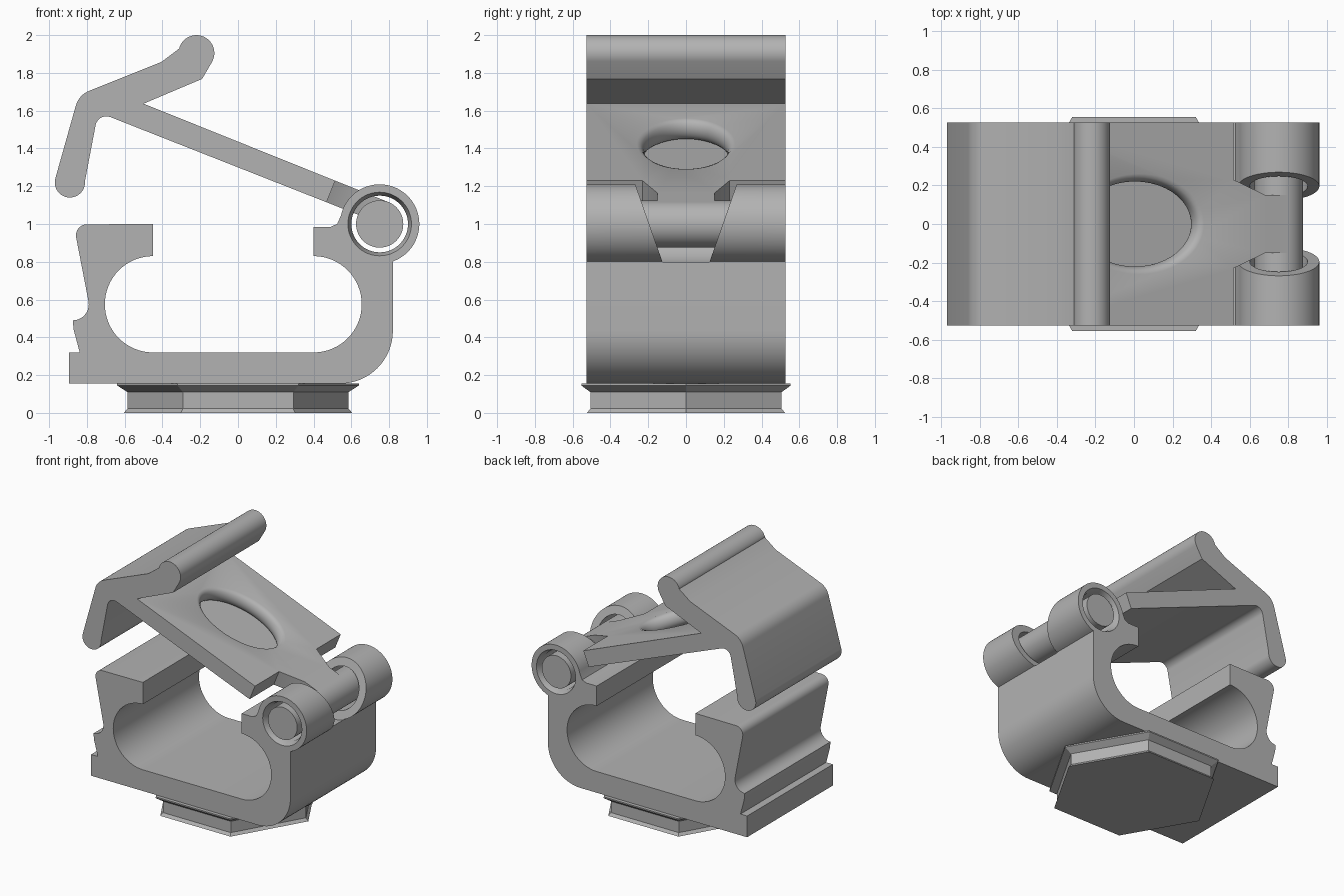
import bpy, bmesh
from math import cos, sin, pi, radians, sqrt
from mathutils import Matrix, Vector

if "Cube" in bpy.data.objects:
    bpy.data.objects.remove(bpy.data.objects["Cube"])

HALF = 0.527                      # half depth of the clamp
PIN = Vector((0.75, 0, 1.0))      # hinge axis
TILT = radians(22)                # lid opening angle

grey = bpy.data.materials.new("plain grey")
grey.use_nodes = True
COLOUR = (0.45, 0.45, 0.45, 1)
grey.diffuse_color = COLOUR
grey.node_tree.nodes["Principled BSDF"].inputs["Base Color"].default_value = COLOUR


def arc(cx, cz, r, start, end, n=16):
    angles = [radians(start + (end - start) * i / n) for i in range(n + 1)]
    return [(cx + r * cos(a), cz + r * sin(a)) for a in angles]


def loft(name, rings):
    """Skin a list of equal closed rings and cap both ends."""
    bm = bmesh.new()
    loops = [[bm.verts.new(p) for p in ring] for ring in rings]
    for a, b in zip(loops, loops[1:]):
        for i in range(len(a)):
            j = (i + 1) % len(a)
            bm.faces.new((a[i], a[j], b[j], b[i]))
    bm.faces.new(loops[0])
    bm.faces.new(loops[-1])
    bmesh.ops.recalc_face_normals(bm, faces=bm.faces)
    mesh = bpy.data.meshes.new(name)
    bm.to_mesh(mesh)
    bm.free()
    mesh.materials.append(grey)
    obj = bpy.data.objects.new(name, mesh)
    bpy.context.collection.objects.link(obj)
    return obj


def extrude(name, profile, half):
    return loft(name, [[(x, y, z) for x, z in profile] for y in (-half, half)])


def turned(name, stations, n=64):
    """Round part along the hinge axis from (y, radius) stations."""
    return loft(name, [[(x, y, z) for x, z in arc(PIN.x, PIN.z, r, 0, 360, n)[:-1]]
                       for y, r in stations])


def cut(obj, cutter):
    mod = obj.modifiers.new("cut", "BOOLEAN")
    mod.operation, mod.solver, mod.object = "DIFFERENCE", "EXACT", cutter
    activate(obj)
    bpy.ops.object.modifier_apply(modifier=mod.name)
    bpy.data.objects.remove(cutter)


def activate(obj):
    bpy.ops.object.select_all(action="DESELECT")
    obj.select_set(True)
    bpy.context.view_layer.objects.active = obj


def smooth(obj):
    activate(obj)
    bpy.ops.object.shade_smooth_by_angle(angle=radians(28))


# Clamp body: C-shaped channel with latch post and hinge barrel
body_profile = (
    [(-0.895, 0.155)]
    + arc(0.54, 0.435, 0.28, -90, 0)
    + arc(PIN.x, PIN.z, 0.21, -70.5, 168, 48)
    + [(0.525, 1.0), (0.49, 0.985), (0.4, 0.985)]
    + arc(0.4, 0.575, 0.255, 90, -90, 32)
    + arc(-0.45, 0.575, 0.255, 270, 90, 32)
    + [(-0.45, 1.0)]
    + arc(-0.8, 0.94, 0.058, 90, 190, 8)
    + arc(-0.875, 0.575, 0.085, 8, -90, 10)
    + [(-0.87, 0.44), (-0.838, 0.32), (-0.895, 0.32)]
)
body = extrude("clamp_body", body_profile, HALF)

# Bore with chamfered mouths
E = HALF + 0.01
cut(body, turned("bore_cutter", [(-E, 0.172), (-E + 0.06, 0.15), (E - 0.06, 0.15), (E, 0.172)]))

# Wedge-shaped gap between the two barrels
gap_circle = arc(PIN.x, PIN.z, 0.213, 0, 360, 64)[:-1]
cut(body, loft("gap_cutter", [[(x, s * (0.125 + 0.35 * (z - 0.8)), z) for x, z in gap_circle]
                              for s in (-1, 1)]))
smooth(body)

# Hinge pin
smooth(turned("hinge_pin", [(-HALF + 0.005, 0.125), (HALF - 0.005, 0.125)]))

# Lid frame: u along the plate, v across its thickness, origin on the pin
frame = Matrix.Translation(PIN) @ Matrix.Rotation(TILT, 4, "Y")
TOP, BOTTOM = 0.125, 0.004


def lid_point(u, y, v):
    return frame @ Vector((u, y, v))


def plate_xz(u, v):
    p = lid_point(u, 0, v)
    return (p.x, p.z)


# Lid: slanted plate, hooked latch leg and finger lever
lid_profile = (
    arc(-0.89, 1.22, 0.08, 365, 165, 20)
    + arc(-0.745, 1.595, 0.118, 164, 110, 10)
    + [(-0.405, 1.858), (-0.31, 1.93)]
    + arc(-0.22, 1.905, 0.095, 160, -28, 20)
    + [(-0.19, 1.768), (-0.5, 1.637)]
    + [plate_xz(0, TOP), plate_xz(0, BOTTOM)]
    + arc(-0.697, 1.512, 0.058, 68, 172, 10)
)
lid = extrude("lid", lid_profile, HALF)

# Side notches leave a tapered neck at the hinge
for s in (-1, 1):
    notch = [(-0.304, 0.23), (-0.126, 0.15), (0.1, 0.15), (0.1, 0.7), (-0.304, 0.7)]
    cut(lid, loft("notch_cutter", [[lid_point(u, s * y, v) for u, y in notch]
                                   for v in (-0.2, 0.3)]))

# Oval window with a rounded rim
mid, thick = (TOP + BOTTOM) / 2, (TOP - BOTTOM) / 2
rings = []
for i in range(13):
    t = -1 + i / 6
    grow = 0.05 * (1 - sqrt(max(0, 1 - t * t)))
    v = mid + t * (thick + 0.002)
    rings.append([lid_point(-0.83 + (0.32 + grow) * a, (0.22 + grow) * b, v)
                  for a, b in arc(0, 0, 1, 0, 360, 64)[:-1]])
cut(lid, loft("window_cutter", rings))
smooth(lid)

# Hexagonal foot with flared rims
foot = [(0, 0.605), (0.022, 0.585), (0.11, 0.585), (0.145, 0.64), (0.155, 0.64)]
loft("hex_foot", [[(x, y, z) for x, y in arc(0, 0, r, 0, 360, 6)[:-1]] for z, r in foot])
